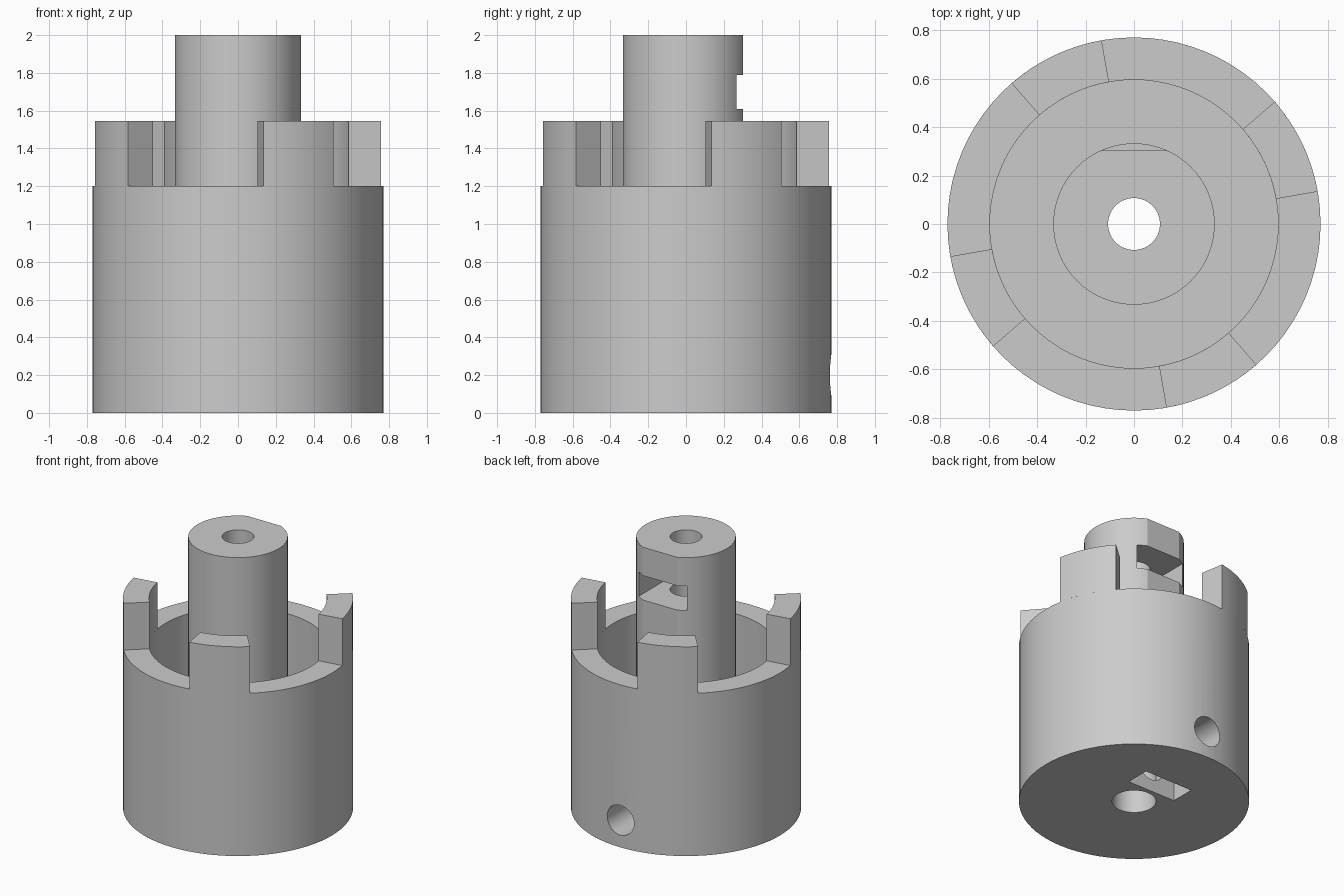
import bpy, bmesh
from math import radians, cos, sin, pi

cube = bpy.data.objects.get("Cube")
if cube:
    bpy.data.objects.remove(cube, do_unlink=True)

grey = bpy.data.materials.new("plain grey")
grey.use_nodes = True
colour = (0.6, 0.6, 0.6, 1)
grey.diffuse_color = colour
grey.node_tree.nodes["Principled BSDF"].inputs["Base Color"].default_value = colour

OUTER, INNER, SHAFT, BORE = 0.77, 0.595, 0.333, 0.107
RIM, PRONG_TOP, TOP, FLOOR = 1.2, 1.545, 2.0, 0.6
NUT = 0.197


def finish(name, bm):
    bmesh.ops.recalc_face_normals(bm, faces=bm.faces)
    mesh = bpy.data.meshes.new(name)
    bm.to_mesh(mesh)
    bm.free()
    mesh.materials.append(grey)
    ob = bpy.data.objects.new(name, mesh)
    bpy.context.collection.objects.link(ob)
    return ob


def prism(name, outline, z0, z1):
    bm = bmesh.new()
    face = bm.faces.new([bm.verts.new((x, y, z0)) for x, y in outline])
    ext = bmesh.ops.extrude_face_region(bm, geom=[face])["geom"]
    verts = [v for v in ext if isinstance(v, bmesh.types.BMVert)]
    bmesh.ops.translate(bm, verts=verts, vec=(0, 0, z1 - z0))
    return finish(name, bm)


def box(name, x, y0, y1, z0, z1):
    return prism(name, [(-x, y0), (x, y0), (x, y1), (-x, y1)], z0, z1)


def lathe(name, profile, steps):
    bm = bmesh.new()
    verts = [bm.verts.new((r, 0, z)) for r, z in profile]
    edges = [bm.edges.new((verts[i - 1], verts[i])) for i in range(len(verts))]
    bmesh.ops.spin(bm, geom=verts + edges, cent=(0, 0, 0), axis=(0, 0, 1),
                   angle=2 * pi, steps=steps, use_merge=True)
    bmesh.ops.remove_doubles(bm, verts=bm.verts, dist=1e-4)
    return finish(name, bm)


def select(ob):
    bpy.ops.object.select_all(action="DESELECT")
    ob.select_set(True)
    bpy.context.view_layer.objects.active = ob


def cut(ob, cutter):
    mod = ob.modifiers.new("cut", "BOOLEAN")
    mod.operation, mod.solver, mod.object = "DIFFERENCE", "EXACT", cutter
    select(ob)
    bpy.ops.object.modifier_apply(modifier=mod.name)
    bpy.data.objects.remove(cutter, do_unlink=True)


# Cup with central hollow shaft, wider bore at the bottom
body = lathe("cup_and_shaft", [
    (0.147, 0), (OUTER, 0), (OUTER, RIM), (INNER, RIM), (INNER, FLOOR),
    (SHAFT, FLOOR), (SHAFT, TOP), (BORE, TOP), (BORE, 0.8), (0.147, 0.8)], 80)

# Flat on the back of the shaft
cut(body, box("flat_cutter", 0.3, 0.303, 0.45, RIM, TOP + 0.1))

# Nut slot through the shaft, with a pointed inner end
cut(body, prism("shaft_slot_cutter", [
    (NUT, 0.45), (-NUT, 0.45), (-NUT, -0.114), (0, -0.227), (NUT, -0.114)], 1.61, 1.79))

# Nut pocket in the underside
cut(body, box("pocket_cutter", NUT, 0.18, 0.36, -0.1, 0.4))

# Set screw hole from the back into the bore
bm = bmesh.new()
bmesh.ops.create_cone(bm, cap_ends=True, segments=32, radius1=0.11, radius2=0.11, depth=0.95)
screw = finish("screw_cutter", bm)
screw.rotation_euler.x = pi / 2
screw.location = (0, 0.525, 0.2)
bpy.context.view_layer.update()
cut(body, screw)

# Four prongs standing on the rim
parts = [body]
for k in range(4):
    angles = [radians(90 * k + 10 + 31 * i / 8) for i in range(9)]
    outline = [(OUTER * cos(a), OUTER * sin(a)) for a in angles]
    outline += [(INNER * cos(a), INNER * sin(a)) for a in reversed(angles)]
    parts.append(prism(f"prong_{k + 1}", outline, RIM, PRONG_TOP))

for ob in parts:
    select(ob)
    bpy.ops.object.shade_smooth_by_angle(angle=radians(20))
